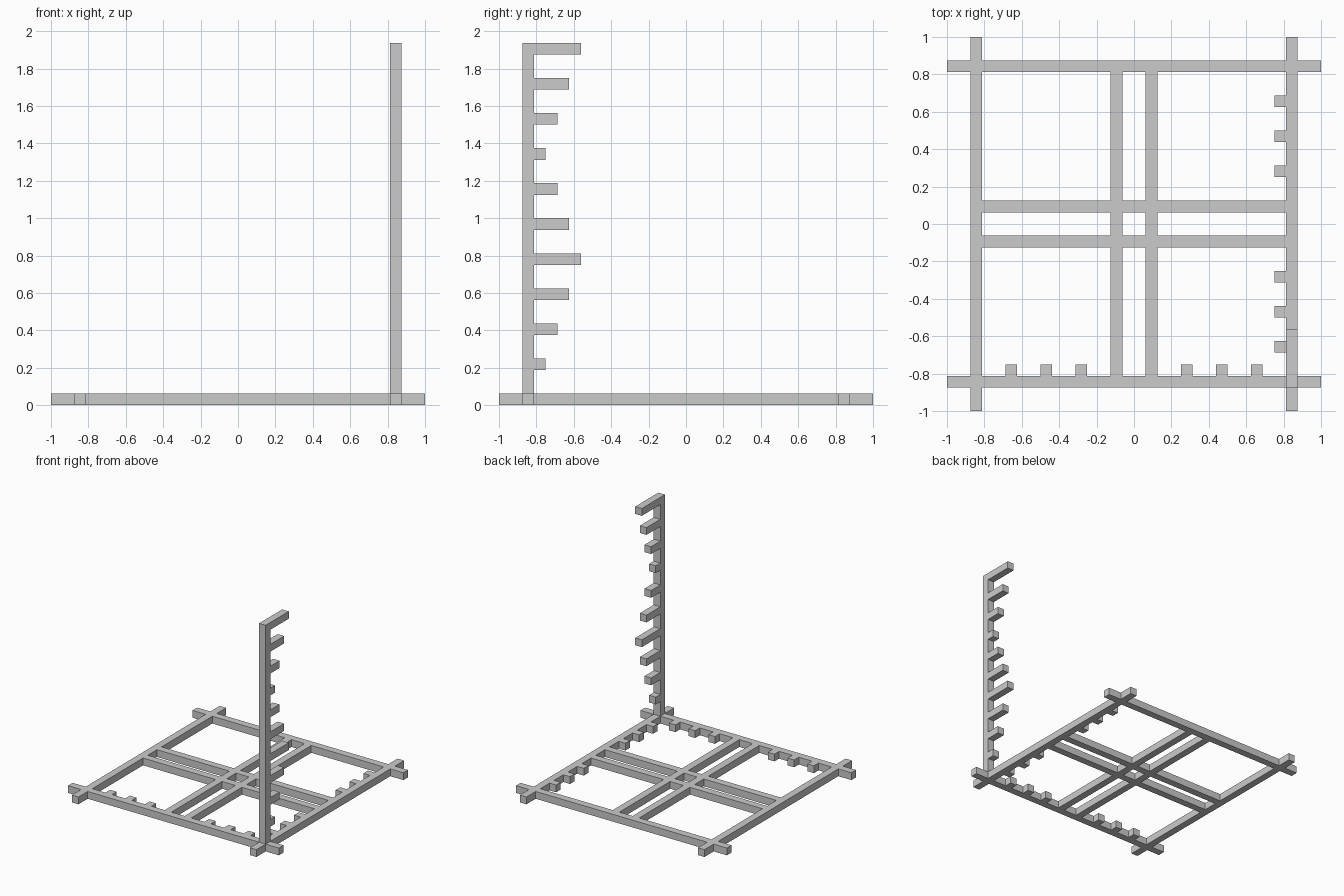
import bpy

if "Cube" in bpy.data.objects:
    bpy.data.objects.remove(bpy.data.objects["Cube"])

U = 1 / 16  # every part sits on a 1/16 unit grid


def box(name, x, y, z):
    """Box from (min, max) ranges given in grid units."""
    lo, hi = zip(x, y, z)
    verts = [tuple(U * (lo, hi)[b][a] for a, b in enumerate((i, j, k)))
             for i in (0, 1) for j in (0, 1) for k in (0, 1)]
    faces = [(0, 1, 3, 2), (4, 6, 7, 5), (0, 4, 5, 1),
             (2, 3, 7, 6), (0, 2, 6, 4), (1, 5, 7, 3)]
    mesh = bpy.data.meshes.new(name)
    mesh.from_pydata(verts, [], faces)
    obj = bpy.data.objects.new(name, mesh)
    bpy.context.collection.objects.link(obj)
    return obj


FLOOR = (0, 1)

# Outer frame rails, crossing past each other at the corners
for name, a in (("front", -14), ("back", 13)):
    box(name + "_rail", (-16, 16), (a, a + 1), FLOOR)
for name, a in (("left", -14), ("right", 13)):
    box(name + "_rail", (a, a + 1), (-16, 16), FLOOR)

# Paired inner bars forming the central cross
for name, a in (("a", -2), ("b", 1)):
    box("long_bar_" + name, (a, a + 1), (-13, 13), FLOOR)
    box("cross_bar_" + name, (-13, 13), (a, a + 1), FLOOR)

# Small marker teeth inside the front and right rails
for a in (-11, -8, -5, 4, 7, 10):
    box("front_tooth", (a, a + 1), (-13, -12), FLOOR)
    box("right_tooth", (12, 13), (a, a + 1), FLOOR)

# Upright post with graduated pegs pointing to the back
box("post", (13, 14), (-14, -13), (1, 31))
for i, length in enumerate((1, 2, 3, 4, 3, 2, 1, 2, 3, 4)):
    z = 3 + 3 * i
    box("post_peg", (13, 14), (-13, -13 + length), (z, z + 1))
